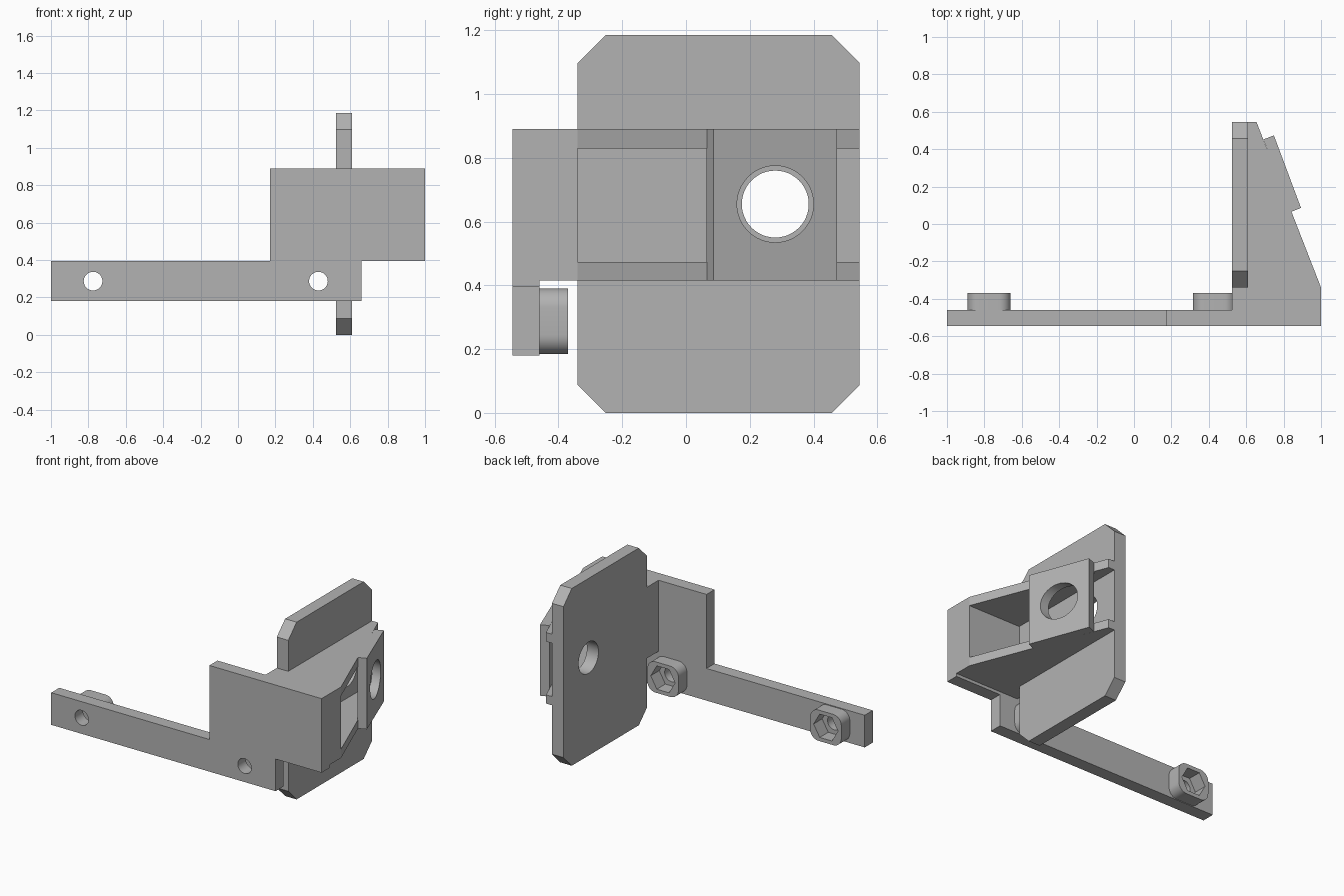
import bpy
import bmesh
from math import cos, sin, pi, radians

if "Cube" in bpy.data.objects:
    bpy.data.objects.remove(bpy.data.objects["Cube"], do_unlink=True)

grey = bpy.data.materials.new("matte_grey")
grey.use_nodes = True
COLOUR = (0.45, 0.45, 0.45, 1)
grey.diffuse_color = COLOUR
grey.node_tree.nodes["Principled BSDF"].inputs["Base Color"].default_value = COLOUR

# Maps a 2D profile point and a depth to 3D for each extrusion axis
PLACE = {"x": lambda u, v, d: (d, u, v),
         "y": lambda u, v, d: (u, d, v),
         "z": lambda u, v, d: (u, v, d)}


def prism(name, points, axis, low, high):
    """Extrude a closed profile along an axis."""
    bm = bmesh.new()
    a, b = [[bm.verts.new(PLACE[axis](u, v, d)) for u, v in points] for d in (low, high)]
    bm.faces.new(a)
    bm.faces.new(b)
    n = len(points)
    for i in range(n):
        j = (i + 1) % n
        bm.faces.new((a[i], a[j], b[j], b[i]))
    bmesh.ops.recalc_face_normals(bm, faces=bm.faces)
    mesh = bpy.data.meshes.new(name)
    bm.to_mesh(mesh)
    bm.free()
    mesh.materials.append(grey)
    obj = bpy.data.objects.new(name, mesh)
    bpy.context.collection.objects.link(obj)
    return obj


def rect(u0, u1, v0, v1):
    return [(u0, v0), (u1, v0), (u1, v1), (u0, v1)]


def ring(u, v, radius, sides):
    return [(u + radius * cos(2 * pi * i / sides), v + radius * sin(2 * pi * i / sides))
            for i in range(sides)]


def rounded_rect(u, v, half_u, half_v, radius, steps=8):
    points = []
    for k, (su, sv) in enumerate(((1, 1), (-1, 1), (-1, -1), (1, -1))):
        for i in range(steps + 1):
            t = pi / 2 * (k + i / steps)
            points.append((u + su * (half_u - radius) + radius * cos(t),
                           v + sv * (half_v - radius) + radius * sin(t)))
    return points


def cut(obj, points, axis, low, high):
    """Subtract a prism and keep the resulting mesh."""
    cutter = prism("cutter", points, axis, low, high)
    cutter.hide_render = True
    mod = obj.modifiers.new("cut", "BOOLEAN")
    mod.operation, mod.solver, mod.object = "DIFFERENCE", "EXACT", cutter
    graph = bpy.context.evaluated_depsgraph_get()
    mesh = bpy.data.meshes.new_from_object(obj.evaluated_get(graph))
    obj.modifiers.clear()
    obj.data = mesh
    bpy.data.objects.remove(cutter, do_unlink=True)


FRONT, INNER, POCKET, BACK = -0.545, -0.46, -0.34, 0.545
LEFT, WALL = 0.525, 0.61
LOW, HIGH = 0.415, 0.89
SCREW_Z = 0.287
parts = []

# Front plate: long mounting bar with a raised panel
front_plate = prism("front_plate", [(-1, 0.18), (0.66, 0.18), (0.66, 0.395), (1, 0.395),
                                    (1, HIGH), (0.17, HIGH), (0.17, 0.395), (-1, 0.395)],
                    "y", FRONT, INNER)
parts.append(front_plate)

# Nut holders with hexagonal pockets, and the screw holes behind them
for side, x in (("right", -0.775), ("left", 0.43)):
    cut(front_plate, ring(x, SCREW_Z, 0.05, 32), "y", FRONT - 0.1, INNER + 0.1)
    holder = prism("nut_holder_" + side, rounded_rect(x, SCREW_Z, 0.115, 0.103, 0.06),
                   "y", INNER, -0.37)
    cut(holder, ring(x, SCREW_Z, 0.09, 6), "y", INNER - 0.1, -0.3)
    parts.append(holder)

# Side plate with chamfered corners and a round opening
C, TOP = 0.088, 1.185
side_plate = prism("side_plate", [(POCKET + C, 0), (BACK - C, 0), (BACK, C), (BACK, TOP - C),
                                  (BACK - C, TOP), (POCKET + C, TOP), (POCKET, TOP - C),
                                  (POCKET, C)], "x", LEFT, WALL)
cut(side_plate, ring(0.28, 0.655, 0.105, 48), "x", 0.4, 0.7)
parts.append(side_plate)

# Solid block joining the front panel to the side plate
parts.append(prism("corner_block", rect(LEFT, 1, INNER, POCKET), "z", LOW, HIGH))

# Tapered gussets above and below the open pocket
taper = [(WALL, POCKET), (1, POCKET), (0.655, BACK), (WALL, BACK)]
parts.append(prism("lower_gusset", taper, "z", LOW, 0.473))
parts.append(prism("upper_gusset", taper, "z", 0.83, HIGH))

# Slanted plate with a round opening, seated on the gussets
slanted = prism("slanted_plate", [(0.84, 0.065), (0.893, 0.086), (0.748, 0.474), (0.692, 0.452)],
                "z", LOW, HIGH)
cut(slanted, ring(0.28, 0.655, 0.12, 48), "x", 0.65, 1.1)
parts.append(slanted)

# Smooth the curved walls and keep the edges crisp
bpy.ops.object.select_all(action="DESELECT")
for part in parts:
    part.select_set(True)
bpy.context.view_layer.objects.active = front_plate
bpy.ops.object.shade_smooth_by_angle(angle=radians(30))
